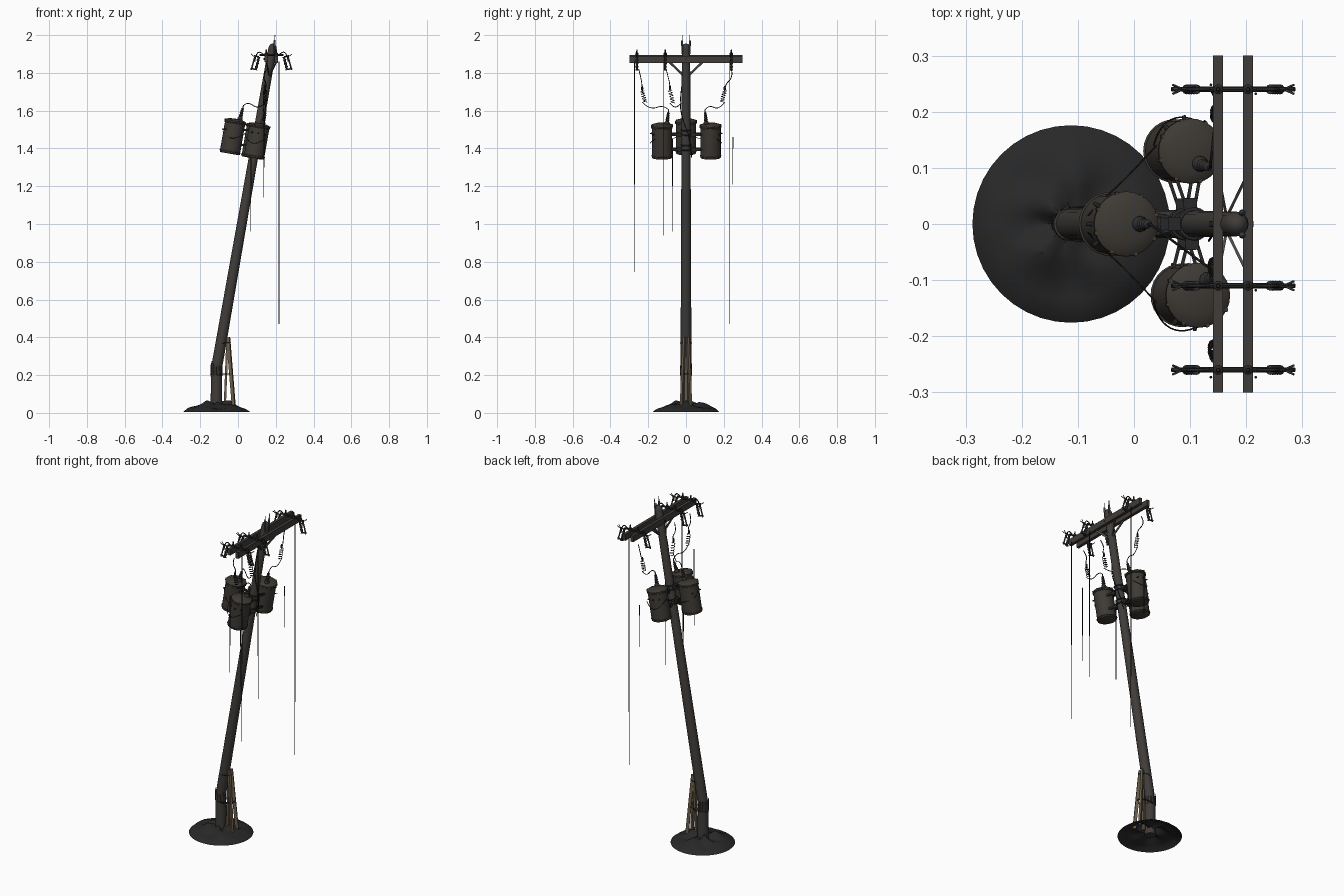
import bpy, bmesh, math, random
from mathutils import Vector, Matrix

random.seed(4)
if "Cube" in bpy.data.objects:
    bpy.data.objects.remove(bpy.data.objects["Cube"])


def material(name, r, g, b):
    m = bpy.data.materials.new(name)
    m.use_nodes = True
    m.diffuse_color = (r, g, b, 1)
    m.node_tree.nodes["Principled BSDF"].inputs["Base Color"].default_value = (r, g, b, 1)
    return m


WOOD = material("weathered wood", .05, .045, .04)
TANK = material("tank paint", .048, .042, .035)
SOIL = material("dark soil", .021, .021, .021)
METAL = material("dark metal", .02, .02, .02)
PLANK = material("bare plank", .15, .112, .072)
RUST = material("rusty brown", .06, .046, .032)
WIRE = material("black wire", .01, .01, .01)
CERAMIC = material("dark ceramic", .03, .029, .028)
STEEL = material("galvanised grey", .07, .07, .07)


def finish(name, bm, mat, smooth=True):
    me = bpy.data.meshes.new(name)
    bm.to_mesh(me)
    bm.free()
    me.materials.append(mat)
    ob = bpy.data.objects.new(name, me)
    bpy.context.collection.objects.link(ob)
    if smooth:
        bpy.context.view_layer.objects.active = ob
        bpy.ops.object.select_all(action='DESELECT')
        ob.select_set(True)
        bpy.ops.object.shade_smooth_by_angle(angle=math.radians(40))


def place(p0, p1):
    p0, p1 = Vector(p0), Vector(p1)
    d = p1 - p0
    return Matrix.Translation(p0) @ d.to_track_quat('Z', 'Y').to_matrix().to_4x4(), d.length


def lathe(name, p0, p1, profile, mat, n=16):
    """Revolve (radius, fraction along axis) pairs around the line p0-p1."""
    m, length = place(p0, p1)
    bm = bmesh.new()
    rings = [[bm.verts.new(m @ Vector((r * math.cos(a), r * math.sin(a), t * length)))
              for a in (math.tau * i / n for i in range(n))] for r, t in profile]
    for a, b in zip(rings, rings[1:]):
        for i in range(n):
            bm.faces.new((a[i], a[(i + 1) % n], b[(i + 1) % n], b[i]))
    bm.faces.new(rings[0][::-1])
    bm.faces.new(rings[-1])
    finish(name, bm, mat)


def rod(name, p0, p1, r, mat, n=8, r2=None):
    lathe(name, p0, p1, [(r, 0), (r if r2 is None else r2, 1)], mat, n)


def beam(name, p0, p1, w, d, mat):
    m, length = place(p0, p1)
    bm = bmesh.new()
    bmesh.ops.create_cube(bm, size=1, matrix=m @ Matrix.Diagonal((w, d, length, 1))
                          @ Matrix.Translation((0, 0, .5)))
    finish(name, bm, mat, False)


def cable(name, pts, r, mat=WIRE, curved=True, closed=False):
    cu = bpy.data.curves.new(name, 'CURVE')
    cu.dimensions = '3D'
    cu.bevel_depth, cu.bevel_resolution, cu.resolution_u = r, 1, 5
    cu.use_fill_caps = True
    sp = cu.splines.new('NURBS' if curved else 'POLY')
    sp.points.add(len(pts) - 1)
    for p, co in zip(sp.points, pts):
        p.co = (*co, 1)
    if curved:
        sp.use_endpoint_u, sp.order_u = True, 3
    sp.use_cyclic_u = closed
    cu.materials.append(mat)
    ob = bpy.data.objects.new(name, cu)
    bpy.context.collection.objects.link(ob)
    bpy.ops.object.select_all(action='DESELECT')
    bpy.context.view_layer.objects.active = ob
    ob.select_set(True)
    bpy.ops.object.convert(target='MESH')


def ring(name, c, rx, ry, r, mat, tilt=0, n=20):
    """Closed loop, rising towards +x by the given slope."""
    cable(name, [Vector(c) + Vector((rx * math.cos(a), ry * math.sin(a), tilt * rx * math.cos(a)))
                 for a in (math.tau * i / n for i in range(n))], r, mat, False, True)


# Soil mound, open underneath
bm = bmesh.new()
prev = None
for k in range(9):
    s = 1 - k / 8.5
    row = []
    for i in range(40):
        a = math.tau * i / 40
        lump = .72 + .2 * math.sin(3 * a + 5 * s) + .2 * math.cos(5 * a - 4 * s + 1)
        h = .006 if k == 0 else .016 + .045 * lump * min(1, 1.7 * (1 - s)) + random.uniform(-.002, .002)
        row.append(bm.verts.new((-.112 + .176 * s * math.cos(a), .176 * s * math.sin(a), h)))
    if prev:
        for i in range(40):
            bm.faces.new((prev[i], prev[(i + 1) % 40], row[(i + 1) % 40], row[i]))
    prev = row
bm.faces.new(prev)
finish("soil_mound", bm, SOIL)

# Broken pole: upright stump and leaning shaft with a domed top
BREAK, TOP = Vector((-.113, 0, .24)), Vector((.187, 0, 1.955))
LEAN = (TOP - BREAK).normalized()
SLOPE = -LEAN.x / LEAN.z


def on_pole(z):
    return BREAK + LEAN * ((z - BREAK.z) / LEAN.z)


rod("stump", (-.114, 0, .012), (-.114, 0, .255), .031, WOOD, 16, .029)
lathe("leaning_pole", BREAK - LEAN * .02, TOP,
      [(.027, 0), (.029, .03), (.022, .985), (.019, .992), (.012, .998), (.004, 1)], WOOD, 16)
for i in range(12):
    a = math.tau * i / 12
    base = Vector((-.114 + .026 * math.cos(a), .026 * math.sin(a), .2))
    tip = base + Vector((.005 * math.cos(a), .005 * math.sin(a), random.uniform(.045, .075)))
    rod("splinter", base, tip, .006, RUST if i % 2 else WOOD, 4, .001)

# Bracing planks and their lashings
for y in (-1, 1):
    beam("bracing_plank", (-.022, .024 * y, .03), (-.052, .009 * y, .4), .012, .018, PLANK)
beam("upright_plank", (-.07, 0, .03), (-.056, 0, .39), .016, .012, PLANK)
for z, cx, rx in ((.2, -.088, .059), (.206, -.088, .059), (.37, -.073, .034)):
    ring("lashing", (cx, 0, z), rx, .031, .0015, METAL, .08)

# Cross arms, V braces and pole-top pins
for x, dz in ((.15, .003), (.203, -.003)):
    beam("cross_arm", (x, -.3, 1.874 + dz), (x, .3, 1.874 + dz), .018, .037, WOOD)
    for y in (-1, 1):
        beam("arm_brace", (x, .09 * y, 1.86), (.165, .012 * y, 1.785), .005, .011, STEEL)
rod("arm_bolt", (.135, 0, 1.873), (.213, 0, 1.873), .005, METAL)
for y in (-1, 1):
    p = Vector((.19, .019 * y, 1.9))
    lathe("top_pin", p, p + Vector((.006, .002 * y, .1)),
          [(.004, 0), (.004, .4), (.006, .45), (.005, .7), (.002, .75), (.0015, 1)], STEEL, 10)

# Fuse holders hung on both sides of the arms
RIBS = [(.005 if i % 2 else .009, i / 8) for i in range(9)]
for y in (.24, -.11, -.26):
    rod("holder_bar", (.115, y, 1.895), (.24, y, 1.895), .005, METAL)
    for x in (.15, .203):
        lathe("arm_pin", (x, y, 1.86), (x, y, 1.925), [(.009, 0), (.009, .7), (.004, .75), (.003, 1)], METAL, 10)
    for s in (-1, 1):
        def P(dx, z, dy=0):
            return (.177 + s * dx, y + dy, z)
        cable("holder_bracket", [P(.04, 1.895), P(.06, 1.915), P(.082, 1.90), P(.088, 1.86)], .003, METAL)
        lathe("holder_insulator", P(.066, 1.885), P(.083, 1.815), RIBS, CERAMIC, 10)
        rod("fuse_tube", P(.088, 1.885), P(.107, 1.815), .004, STEEL)
        for dx, z in ((.067, 1.885), (.084, 1.818)):
            rod("holder_clip", P(dx, z), P(dx + .026, z + .006), .004, METAL)
        for dy in (-.008, .008):
            rod("clip_prong", P(.09, 1.885), P(.108, 1.9, dy), .002, STEEL, 6)

# Transformer cans strapped to the pole
CANS = [("rear", Vector((-.028, 0, 1.463)), Vector((.022, 0, 0))),
        ("right", Vector((.1, -.127, 1.44)), Vector((.014, .026, 0))),
        ("left", Vector((.087, .13, 1.44)), Vector((.014, -.022, 0)))]
tips = {}
for label, c, off in CANS:
    lo, hi = c - LEAN * .092, c + LEAN * .096
    lathe(label + "_can", lo, hi, [(.05, 0), (.054, .015), (.054, .88), (.058, .89), (.058, .93),
                                   (.054, .95), (.035, .985), (.01, 1)], TANK, 28)
    for t in (-.08, .072):
        ring(label + "_can_band", c + LEAN * t, .0545, .0545, .0025, RUST if t > 0 else TANK, SLOPE, 28)
    for i in range(8):
        a = math.tau * i / 8 + .3
        d = Vector((math.cos(a), math.sin(a), SLOPE * math.cos(a)))
        q = c + LEAN * .079 + d * .056
        rod("lid_clamp", q - LEAN * .008, q + LEAN * .007, .004, RUST, 6)
    # ribbed bushing on the lid
    foot = c + LEAN * .085 + off
    tip = foot + Vector((.02, off.y * .35, .08))
    lathe(label + "_bushing", foot, tip, [(.014, 0), (.014, .15)] +
          [((.009 if i % 2 else .012) - .0005 * i, .2 + i * .075) for i in range(9)] + [(.003, .85), (.003, 1)], CERAMIC, 12)
    tips[label] = tip
    # hanger bracket: clamp plates and splayed struts
    for t in (-.045, .035):
        hub = on_pole(c.z + t)
        tgt = c + LEAN * t
        d = (tgt - hub).normalized()
        side = d.cross(LEAN).normalized()
        ring("pole_collar", hub, .026, .026, .004, METAL, SLOPE, 16)
        beam("clamp_block", hub + d * .024, hub + d * .046, .024, .026, METAL)
        for s in (-1, 1):
            beam("hanger_strut", hub + d * .04 + side * s * .01, tgt - d * .045 + side * s * .022, .006, .012, METAL)
    # low-voltage studs on the outer wall
    out = (c - on_pole(c.z)).normalized()
    side = out.cross(LEAN).normalized()
    for s in (-1, 0, 1):
        d = (out + side * s * .75).normalized()
        q = c + LEAN * .04 + d * .05
        rod("side_stud", q, q + d * .014, .005, CERAMIC, 8, .003)

# Slack wires between the cans
for s in (-1, 1):
    cable("link_wire", [(-.082, .015 * s, 1.49), (-.06, .04 * s, 1.46), (-.01, .085 * s, 1.45), (.04, .14 * s, 1.48)], .0015)
    cable("side_loop", [(.035, .14 * s, 1.48), (.045, .18 * s, 1.44), (.1, .197 * s, 1.42), (.145, .165 * s, 1.45)], .0015)
cable("pole_wire", [(.14, -.02, 1.75), (.13, -.035, 1.65), (.14, -.02, 1.55), (.13, .026, 1.45), (.1, .03, 1.35)], .002)

# Coiled jumpers from the arms down to the bushings
for label, start, top, drop in (("right", (.15, -.25, 1.82), (.143, -.232, 1.705), .06),
                                ("rear", (.15, -.105, 1.82), (.143, -.085, 1.71), .07),
                                ("left", (.15, .24, 1.82), (.147, .205, 1.705), .06)):
    top, tip = Vector(top), tips[label]
    cable("jumper_upper", [start, Vector(start) + Vector((-.02, .01, -.04)), top + Vector((.01, 0, .03)), top], .0025)
    cable("jumper_coil", [top + Vector((.01 * math.sin(k * .785), .01 * math.cos(k * .785) + .0004 * k * (1 if top.y < 0 else -1),
                                       -drop * k / 40)) for k in range(41)], .0018, WIRE, False)
    end = top - Vector((0, 0, drop))
    cable("jumper_lower", [end, end.lerp(tip, .3) - Vector((0, 0, .03)), end.lerp(tip, .8) + Vector((0, 0, .02)), tip], .0022)
    lathe("jumper_joint", top, top + Vector((0, 0, .025)), [(.004, 0), (.006, .3), (.006, .7), (.003, 1)], METAL, 8)

# Broken lines hanging straight down: thick upper part, thin frayed end
for x, y, hi, mid, lo in ((.217, .232, 1.86, .79, .47), (.217, -.273, 1.86, 1.21, .745), (.217, -.118, 1.86, 1.2, .94),
                          (.137, .248, 1.46, 1.4, 1.21), (.068, -.072, 1.45, 1.2, .96), (.137, -.273, 1.6, 1.3, 1.14)):
    rod("hanging_line", (x, y, hi), (x, y, mid), .0026, WIRE, 6)
    rod("hanging_line_end", (x, y, mid), (x, y, lo), .0017, WIRE, 6)
